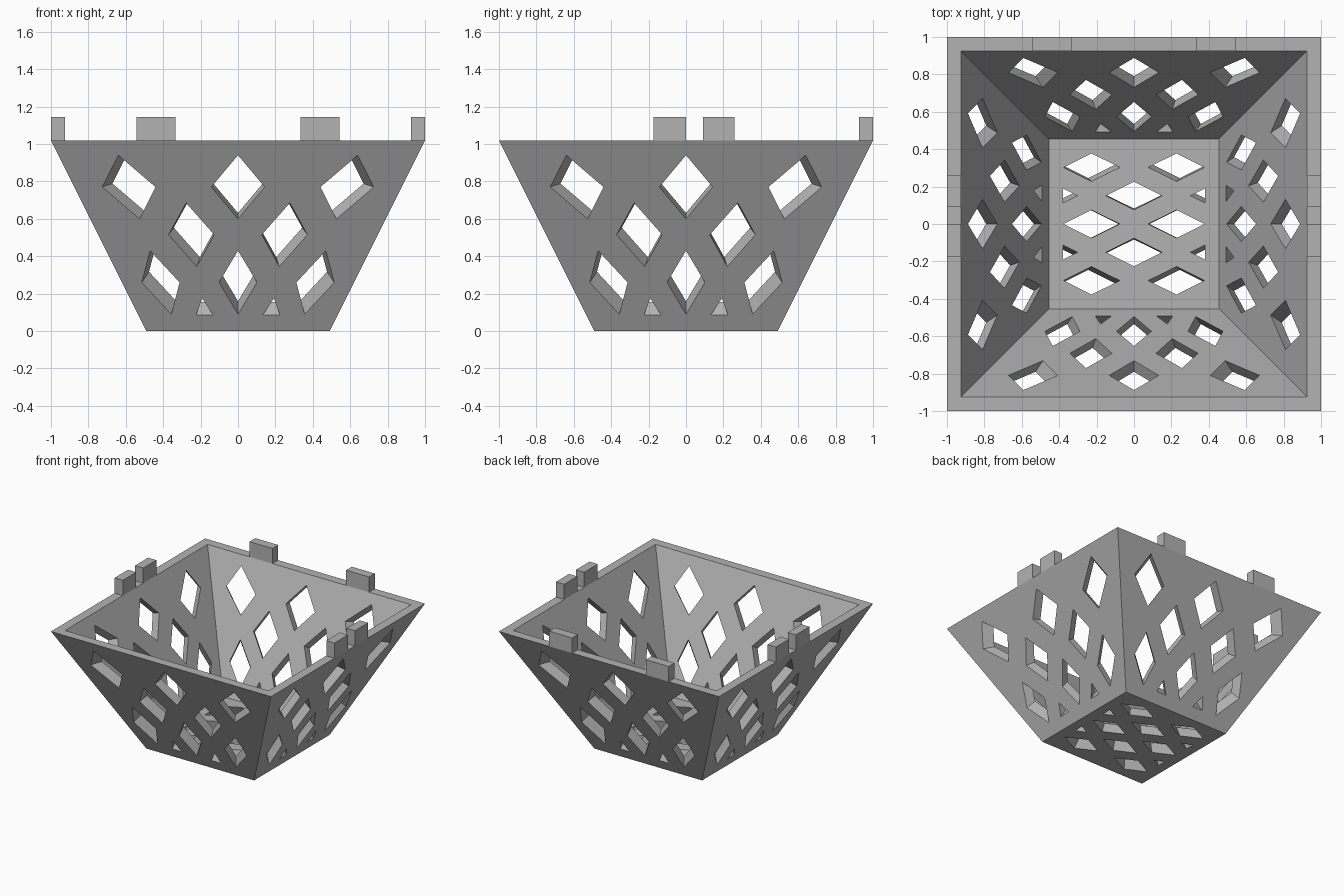
import bpy
import bmesh
from mathutils import Vector

if "Cube" in bpy.data.objects:
    bpy.data.objects.remove(bpy.data.objects["Cube"], do_unlink=True)

HEIGHT, BASE, INNER = 1.02, 0.49, 0.925
APEX = Vector((0, 0, HEIGHT))

grey = bpy.data.materials.new("plain grey")
grey.use_nodes = True
colour = (0.45, 0.45, 0.45, 1)
grey.diffuse_color = colour
grey.node_tree.nodes["Principled BSDF"].inputs["Base Color"].default_value = colour


def make_object(name, bm):
    bmesh.ops.recalc_face_normals(bm, faces=bm.faces)
    mesh = bpy.data.meshes.new(name)
    bm.to_mesh(mesh)
    bm.free()
    mesh.materials.append(grey)
    obj = bpy.data.objects.new(name, mesh)
    bpy.context.collection.objects.link(obj)
    return obj


def shrink(p, s):
    """Scale a point towards the centre of the rim."""
    return APEX + (Vector(p) - APEX) * s


def square(half, z):
    return [Vector((x * half, y * half, z)) for x, y in ((-1, -1), (1, -1), (1, 1), (-1, 1))]


def loft(bm, loops, cap_ends=True):
    rings = [[bm.verts.new(p) for p in loop] for loop in loops]
    n = len(rings[0])
    for a, b in zip(rings, rings[1:]):
        for i in range(n):
            bm.faces.new((a[i], a[(i + 1) % n], b[(i + 1) % n], b[i]))
    if cap_ends:
        bm.faces.new(rings[0])
        bm.faces.new(rings[-1])


def clip(poly, axis, limit, sign):
    """Keep the part of a 2D polygon where sign * coordinate <= sign * limit."""
    out = []
    for a, b in zip(poly, poly[1:] + poly[:1]):
        da, db = sign * (a[axis] - limit), sign * (b[axis] - limit)
        if da <= 0:
            out.append(a)
        if da * db < 0:
            out.append(a.lerp(b, da / (da - db)))
    return out


def diamond(cx, cy, hw, hh):
    return [Vector(p) for p in ((cx, cy + hh), (cx - hw, cy), (cx, cy - hh), (cx + hw, cy))]


# Basket shell: tapered outside, rim, tapered inside and floor
bm = bmesh.new()
outer = [square(BASE, 0), square(1, HEIGHT)]
inner = [[shrink(p, INNER) for p in ring] for ring in reversed(outer)]
loft(bm, outer + inner)
basket = make_object("basket", bm)

# Lattice cutters, all narrowing towards the centre of the rim
bm = bmesh.new()


def add_cutter(points):
    loft(bm, [[shrink(p, s) for p in points] for s in (1.04, 0.89)])


def wall_point(u, z, turn):
    half = BASE + (1 - BASE) * z / HEIGHT
    x, y = u * half, -half
    for _ in range(turn):
        x, y = -y, x
    return Vector((x, y, z))


for row in range(4):
    z = 0.77 - row * HEIGHT / 4
    columns = (-1, 1) if row % 2 else (-2, 0, 2)
    for col in columns:
        shape = clip(diamond(col / 3, z, 0.163, 0.17), 1, 0.085, -1)
        for turn in range(4):
            add_cutter([wall_point(u, h, turn) for u, h in shape])

for row in range(-2, 3):
    columns = (-2, 0, 2) if row % 2 else (-1, 1)
    for col in columns:
        shape = diamond(col * BASE / 2, row * BASE / 3, 0.163, 0.081)
        for sign in (-1, 1):
            shape = clip(shape, 0, sign * 0.41, sign)
        add_cutter([(x, y, 0) for x, y in shape])

cutter = make_object("lattice_cutter", bm)
cutter.hide_render = True

cut = basket.modifiers.new("lattice", "BOOLEAN")
cut.operation = "DIFFERENCE"
cut.solver = "EXACT"
cut.object = cutter
bpy.context.view_layer.objects.active = basket
bpy.ops.object.modifier_apply(modifier=cut.name)
bpy.data.objects.remove(cutter, do_unlink=True)


# Rim tabs: a pair on the back, a pair on each side
def tab(name, x0, x1, y0, y1):
    bm = bmesh.new()
    loft(bm, [[(x0, y0, z), (x1, y0, z), (x1, y1, z), (x0, y1, z)] for z in (HEIGHT, 1.145)])
    make_object(name, bm)


for side, sign in (("left", 1), ("right", -1)):
    tab("back_tab_" + side, sign * 0.335, sign * 0.543, INNER, 1)
    tab("front_tab_" + side, sign * INNER, sign, -0.175, 0)
    tab("rear_tab_" + side, sign * INNER, sign, 0.09, 0.26)
